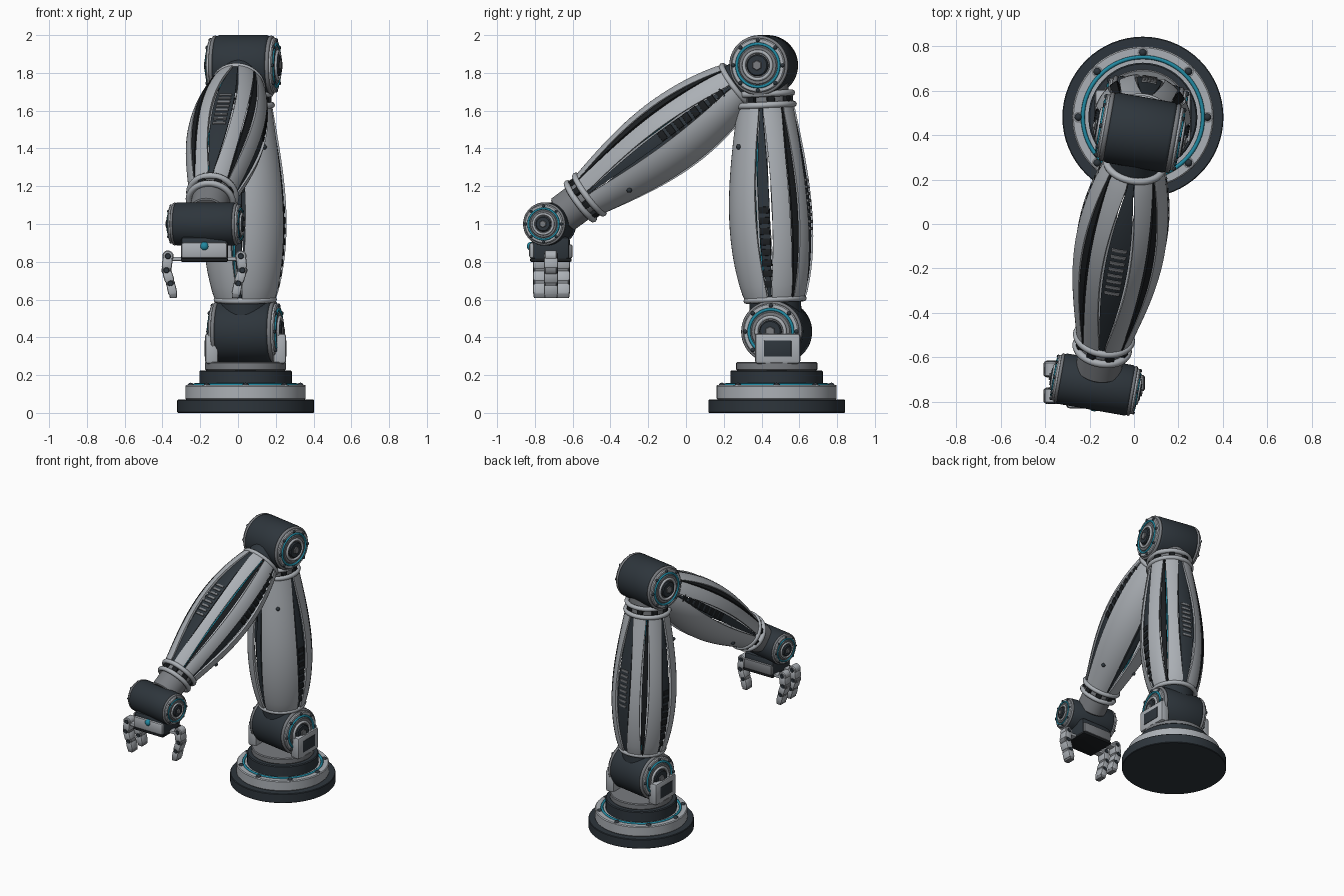
import bpy, bmesh
from math import sin, cos, pi, radians, atan2, hypot
from mathutils import Matrix, Vector

cube = bpy.data.objects.get("Cube")
if cube:
    bpy.data.objects.remove(cube)


def material(name, rgb):
    m = bpy.data.materials.new(name)
    m.use_nodes = True
    m.diffuse_color = (*rgb, 1)
    m.node_tree.nodes["Principled BSDF"].inputs["Base Color"].default_value = (*rgb, 1)
    return m


LIGHT = material("light_grey", (0.41, 0.435, 0.465))
MID = material("mid_grey", (0.19, 0.2, 0.215))
DARK = material("dark_slate", (0.027, 0.036, 0.045))
BLACK = material("near_black", (0.011, 0.013, 0.015))
TEAL = material("teal", (0.015, 0.25, 0.36))


def move(x, y, z):
    return Matrix.Translation((x, y, z))


def turn(deg, axis):
    return Matrix.Rotation(radians(deg), 4, axis)


def finish(bm, name, mat, frame, sharp=35):
    """Turn a bmesh into an object with smooth faces and sharp creases."""
    for f in bm.faces:
        f.smooth = True
    for e in bm.edges:
        e.smooth = len(e.link_faces) == 2 and e.calc_face_angle(0) < radians(sharp)
    me = bpy.data.meshes.new(name)
    bm.to_mesh(me)
    bm.free()
    me.materials.append(mat)
    ob = bpy.data.objects.new(name, me)
    bpy.context.collection.objects.link(ob)
    ob.matrix_world = frame
    return ob


def lathe(name, profile, mat, frame, n=48):
    """Spin (radius, height) points around the frame's z axis."""
    bm = bmesh.new()
    rings = [[bm.verts.new((r * cos(2 * pi * i / n), r * sin(2 * pi * i / n), z))
              for i in range(n)] for r, z in profile]
    for a, b in zip(rings, rings[1:]):
        for i in range(n):
            j = (i + 1) % n
            bm.faces.new((a[i], a[j], b[j], b[i]))
    bm.faces.new(rings[0][::-1])
    bm.faces.new(rings[-1])
    bmesh.ops.recalc_face_normals(bm, faces=bm.faces)
    return finish(bm, name, mat, frame)


def disc(name, r, z0, z1, mat, frame, c=0.006, n=48):
    """Chamfered cylinder."""
    return lathe(name, [(r - c, z0), (r, z0 + c), (r, z1 - c), (r - c, z1)], mat, frame, n)


def ring(name, r, thick, z, mat, frame, n=48, m=8):
    """Torus around the frame's z axis."""
    bm = bmesh.new()
    v = [[bm.verts.new(((r + thick * cos(2 * pi * j / m)) * cos(2 * pi * i / n),
                        (r + thick * cos(2 * pi * j / m)) * sin(2 * pi * i / n),
                        z + thick * sin(2 * pi * j / m))) for j in range(m)] for i in range(n)]
    for i in range(n):
        for j in range(m):
            bm.faces.new((v[i][j], v[(i + 1) % n][j], v[(i + 1) % n][(j + 1) % m], v[i][(j + 1) % m]))
    return finish(bm, name, mat, frame, 60)


def ball(name, r, mat, frame):
    bm = bmesh.new()
    bmesh.ops.create_uvsphere(bm, u_segments=12, v_segments=8, radius=r)
    return finish(bm, name, mat, frame)


def box(name, size, mat, frame, bevel=0.008):
    bm = bmesh.new()
    bmesh.ops.create_cube(bm, size=1, matrix=Matrix.Diagonal((*size, 1)))
    bmesh.ops.bevel(bm, geom=bm.edges[:], offset=bevel, segments=2, affect='EDGES', profile=0.5)
    return finish(bm, name, mat, frame)


# ---- Round base
BASE = move(0.04, 0.48, 0)
disc("base_plate", 0.362, 0, 0.07, DARK, BASE, 0.004, 64)
disc("base_drum", 0.318, 0.07, 0.147, LIGHT, BASE, 0.006, 64)
ring("base_glow_ring", 0.27, 0.009, 0.148, TEAL, BASE, 64)
disc("turntable", 0.245, 0.14, 0.225, DARK, BASE)
disc("turntable_cap", 0.215, 0.225, 0.27, MID, BASE)
for k in range(8):
    spot = BASE @ turn(45 * k, 'Z') @ move(0.29, 0, 0.142)
    ring("base_bolt_washer", 0.022, 0.006, 0, MID, spot, 16)
    ball("base_bolt", 0.018, DARK, spot)

# ---- Cradle holding the lowest joint
for s in (-1, 1):
    side = BASE @ move(s * 0.18, 0.005, 0.34)
    box("cradle_cheek", (0.07, 0.24, 0.16), LIGHT, side, 0.015)
    box("cradle_window", (0.008, 0.145, 0.085), DARK, side @ move(s * 0.034, 0, 0), 0.002)

# ---- The whole arm lies in one turned vertical plane
ARM = BASE @ turn(-10, 'Z')


def joint(name, reach, z, R, h, out):
    """Barrel across the arm with a stepped, bolted cap on each end."""
    centre = ARM @ move(0, -reach, z)
    barrel = centre @ turn(90, 'Y')
    c = 0.15 * R
    lathe(name + "_barrel", [(R - c, -h), (R - c / 4, -h + c / 2), (R, -h + c),
                             (R, h - c), (R - c / 4, h - c / 2), (R - c, h)], DARK, barrel)
    for s in (-1, 1):
        cap = centre @ turn(90 * s, 'Y') @ move(0, 0, h)
        ring(name + "_rim", 0.92 * R, 0.07 * R, -0.002, MID, cap)
        disc(name + "_flange", 0.9 * R, -0.01, 0.45 * out, LIGHT, cap)
        ring(name + "_glow_ring", 0.71 * R, 0.05 * R, 0.45 * out, TEAL, cap)
        disc(name + "_recess", 0.65 * R, 0, 0.55 * out, MID, cap)
        ring(name + "_hub_ring", 0.46 * R, 0.06 * R, 0.6 * out, LIGHT, cap)
        disc(name + "_hub", 0.36 * R, 0, 0.85 * out, DARK, cap)
        disc(name + "_hub_nut", 0.17 * R, 0, out, MID, cap, 0.003, 6)
        for k in range(8):
            ball(name + "_bolt", 0.07 * R, DARK,
                 cap @ turn(45 * k, 'Z') @ move(0.83 * R, 0, 0.42 * out))


joint("shoulder", 0, 0.43, 0.166, 0.153, 0.054)
joint("elbow", 0.07, 1.84, 0.16, 0.153, 0.055)
joint("wrist", 1.22, 1.0, 0.115, 0.168, 0.045)


def panel(name, frame, shape, a0, a1, scale, mat, thick, cols):
    """Curved strip of a spindle; a0 and a1 give edge angles along its length."""
    bm = bmesh.new()
    rows = 28
    grid = []
    for i in range(rows + 1):
        t = i / rows
        r, z = shape(t)
        lo, hi = a0(t), a1(t)
        ang = [radians(lo + (hi - lo) * j / cols) for j in range(cols + 1)]
        grid.append([bm.verts.new((scale * r * cos(a), scale * r * sin(a), z)) for a in ang])
    for p, q in zip(grid, grid[1:]):
        for j in range(cols):
            bm.faces.new((p[j], p[j + 1], q[j + 1], q[j]))
    ob = finish(bm, name, mat, frame)
    mod = ob.modifiers.new("thickness", 'SOLIDIFY')
    mod.thickness, mod.offset = thick, 0


# Slots around a spindle: angle, slot half width, inlay half width, inlay radius, inlay colour
SLOTS = [(0, 12, 8.5, 0.94, DARK), (45, 8, 5, 1.0, BLACK), (90, 18, 15.5, 0.94, DARK),
         (135, 8, 5, 1.0, BLACK), (180, 12, 8.5, 0.94, DARK), (270, 11, 6, 0.92, DARK)]
# Ribs in the slots: angle, first position, spacing, length, colour
RIBS = [(0, 0.08, 0.055, 0.036, BLACK), (180, 0.08, 0.055, 0.036, BLACK), (90, 0.36, 0.036, 0.016, MID)]


def link(name, p, q, start, end, r0, r1, bulge, skew, necks):
    """Slotted spindle between two joints given as (reach, height)."""
    dr, dz = q[0] - p[0], q[1] - p[1]
    frame = ARM @ move(0, -p[0], p[1]) @ Matrix.Rotation(atan2(dr, dz), 4, 'X')

    def shape(t):
        return r0 + (r1 - r0) * t + bulge * sin(pi * t ** skew), start + (end - start) * t

    def lens(t):
        return max(0.15, sin(pi * t)) ** 0.5

    # Shells between slots, and the inlay in each slot
    for i, (a, wide, half, scale, mat) in enumerate(SLOTS):
        b, nxt = SLOTS[(i + 1) % len(SLOTS)][:2]
        b += 360 if b <= a else 0
        panel(name + "_shell", frame, shape, lambda t: a + wide * lens(t),
              lambda t: b - nxt * lens(t), 1.0, LIGHT, 0.014, 10)
        panel(name + "_inlay", frame, shape, lambda t: a - half * lens(t),
              lambda t: a + half * lens(t), scale, mat, 0.016, 4)
    for a, first, step, size, mat in RIBS:
        for i in range(8):
            r, z = shape(first + step * i)
            box(name + "_rib", (0.022, 0.07 if a == 90 else 0.052, size), mat,
                frame @ turn(a, 'Z') @ move(0.95 * r, 0, z), 0.003)
    for a in (45, 135, 225, 315):
        # Thin cable inside
        lathe(name + "_cable", [(0.008, start), (0.008, end)], TEAL,
              frame @ turn(a, 'Z') @ move(0.1, 0, 0), 8)
    for a in (225, 315):
        # Small bolt on each large shell
        r, z = shape(0.8)
        ball(name + "_shell_bolt", 0.014, DARK, frame @ turn(a, 'Z') @ move(r + 0.008, 0, z))
    # Necks and collars at both ends
    lo, hi = necks
    disc(name + "_lower_neck", r0 * 0.9, lo, start + 0.02, DARK, frame)
    disc(name + "_upper_neck", r1 * 0.86, end - 0.02, hi, MID, frame)
    ring(name + "_lower_collar", r0, 0.016, start, LIGHT, frame)
    ring(name + "_upper_collar", r1 + 0.004, 0.017, end + 0.01, LIGHT, frame)
    ring(name + "_outer_collar", r1 - 0.002, 0.017, end + 0.07, LIGHT, frame)
    for k in range(8):
        box(name + "_clip", (0.03, 0.04, 0.05), BLACK,
            frame @ turn(45 * k + 22.5, 'Z') @ move(r1 - 0.012, 0, end + 0.04), 0.006)


link("lower_arm", (0, 0.43), (0.07, 1.84), 0.17, 1.19, 0.152, 0.145, 0.066, 0.8, (0.06, 1.33))
link("forearm", (0.07, 1.84), (1.22, 1.0), 0.18, 1.15, 0.128, 0.12, 0.076, 0.88, (0.08, 1.34))

# ---- Hand hanging under the wrist
HAND = move(-0.178, -0.715, 0)
box("palm_block", (0.25, 0.2, 0.13), DARK, HAND @ move(0, 0, 0.868), 0.02)
box("palm_front_plate", (0.245, 0.03, 0.085), LIGHT, HAND @ move(0, -0.1, 0.86), 0.014)
box("palm_back_plate", (0.235, 0.03, 0.075), MID, HAND @ move(0, 0.1, 0.855), 0.012)
box("palm_floor", (0.25, 0.22, 0.02), BLACK, HAND @ move(0, 0, 0.81), 0.006)
ball("palm_stud", 0.024, TEAL, HAND @ move(0, -0.104, 0.882))


def finger(side, y):
    """Three boxy segments joined by round pivots, curling inward."""
    base = HAND @ move(side * 0.125, y, 0)
    box("finger_bridge", (0.13, 0.055, 0.022), LIGHT, base @ move(side * 0.03, 0, 0.815), 0.006)
    pts = [Vector((x * side, 0, z)) for x, z in ((0.068, 0.83), (0.076, 0.755), (0.054, 0.685), (0.04, 0.622))]
    for i, (a, b) in enumerate(zip(pts, pts[1:])):
        tilt = Matrix.Rotation(atan2(b.x - a.x, b.z - a.z), 4, 'Y')
        box("finger_segment", (0.054 - 0.003 * i, 0.074, 0.058), LIGHT,
            base @ Matrix.Translation((a + b) / 2) @ tilt, 0.01)
        disc("finger_pivot", 0.03 - 0.003 * i, -0.033, 0.033, LIGHT if i == 0 else MID,
             base @ Matrix.Translation(a) @ turn(90, 'X'), 0.005, 20)
        disc("finger_pin", 0.016, -0.038, 0.038, DARK,
             base @ Matrix.Translation(a) @ turn(90, 'X'), 0.003, 12)
    box("finger_tip", (0.04, 0.07, 0.03), MID, base @ Matrix.Translation(pts[-1]), 0.008)


finger(1, 0)
finger(-1, 0.063)
finger(-1, -0.057)
